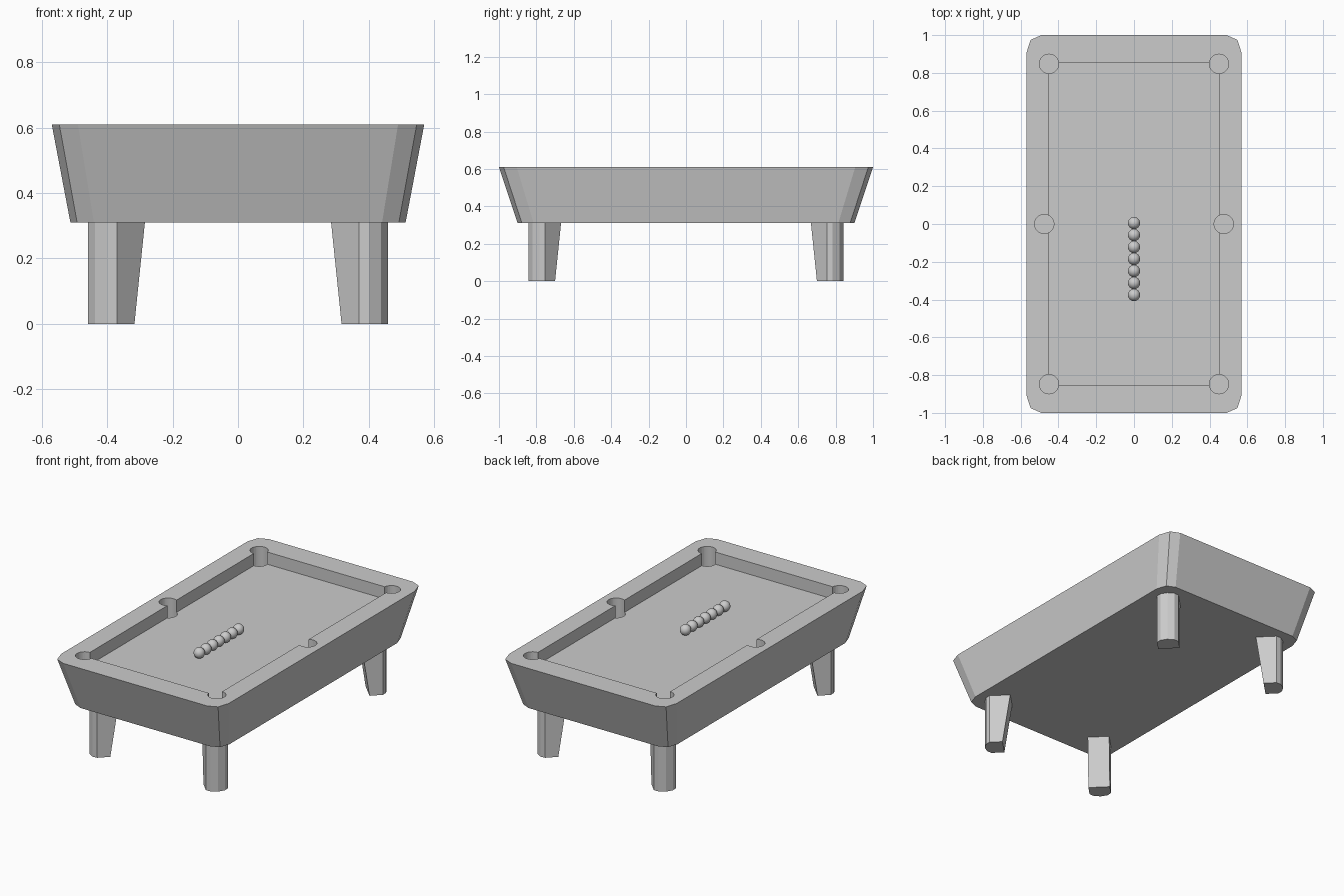
import bpy
import bmesh

cube = bpy.data.objects.get("Cube")
if cube:
    bpy.data.objects.remove(cube, do_unlink=True)

RIM, BED, BASE = 0.61, 0.535, 0.31
BALL = 0.032

grey = bpy.data.materials.new("plain grey")
grey.use_nodes = True
colour = (0.6, 0.6, 0.6, 1)
grey.diffuse_color = colour
grey.node_tree.nodes["Principled BSDF"].inputs["Base Color"].default_value = colour


def loft(name, rings):
    """Skin a closed solid through matching rings of points."""
    bm = bmesh.new()
    loops = [[bm.verts.new(p) for p in ring] for ring in rings]
    n = len(loops[0])
    for low, high in zip(loops, loops[1:]):
        for i in range(n):
            j = (i + 1) % n
            bm.faces.new((low[i], low[j], high[j], high[i]))
    bm.faces.new(loops[0][::-1])
    bm.faces.new(loops[-1])
    bmesh.ops.recalc_face_normals(bm, faces=bm.faces)
    mesh = bpy.data.meshes.new(name)
    bm.to_mesh(mesh)
    bm.free()
    mesh.materials.append(grey)
    obj = bpy.data.objects.new(name, mesh)
    bpy.context.collection.objects.link(obj)
    return obj


def cut(target, cutter):
    """Subtract a cutter from the target and discard it."""
    cutter.hide_render = True
    mod = target.modifiers.new("cut", "BOOLEAN")
    mod.operation = "DIFFERENCE"
    mod.solver = "EXACT"
    mod.object = cutter
    bpy.context.view_layer.objects.active = target
    bpy.ops.object.modifier_apply(modifier=mod.name)
    bpy.data.objects.remove(cutter, do_unlink=True)


# Table body: chamfered outline, narrowing to the underside
corner = [(0.57, 0.905), (0.547, 0.975), (0.49, 1.0)]
outline = (corner + [(-x, y) for x, y in corner[::-1]]
           + [(-x, -y) for x, y in corner] + [(x, -y) for x, y in corner[::-1]])
body = loft("table_body", [[(x * s, y * s, z) for x, y in outline]
                           for s, z in ((0.9, BASE), (1, RIM))])

# Sunken playing bed
bpy.ops.mesh.primitive_cube_add(size=1, location=(0, 0, BED + 0.1))
bed_cutter = bpy.context.object
bed_cutter.scale = (0.9, 1.71, 0.2)
cut(body, bed_cutter)

# Corner and side pockets
for sx in (-1, 1):
    for x, y in ((0.45, 0.848), (0.475, 0), (0.45, -0.848)):
        bpy.ops.mesh.primitive_cylinder_add(vertices=32, radius=0.051, depth=0.24,
                                            location=(sx * x, y, BED + 0.05))
        cut(body, bpy.context.object)
body.data.materials.clear()
body.data.materials.append(grey)

# Legs: flat tapered inner face, rounded outer side
inner = [(-0.044, 0.044), (0.044, -0.044)]
outer = [(0.097, 0.009), (0.098, 0.04), (0.076, 0.076), (0.04, 0.098), (0.009, 0.097)]
for end, sy in (("front", -1), ("back", 1)):
    for side, sx in (("left", 1), ("right", -1)):
        rings = []
        for z, lean in ((0, 0), (BASE, 0.032)):
            points = [(u - lean, v - lean) for u, v in inner] + outer
            rings.append([(sx * (0.361 + u), sy * (0.744 + v), z) for u, v in points])
        loft(f"{end}_{side}_leg", rings)

# Row of balls down the middle
for i in range(7):
    bpy.ops.mesh.primitive_uv_sphere_add(segments=24, ring_count=16, radius=BALL,
                                         location=(0, 0.005 - i * 0.0635, BED + BALL))
    ball = bpy.context.object
    ball.name = f"ball_{i + 1}"
    ball.data.materials.append(grey)
    bpy.ops.object.shade_smooth_by_angle()
